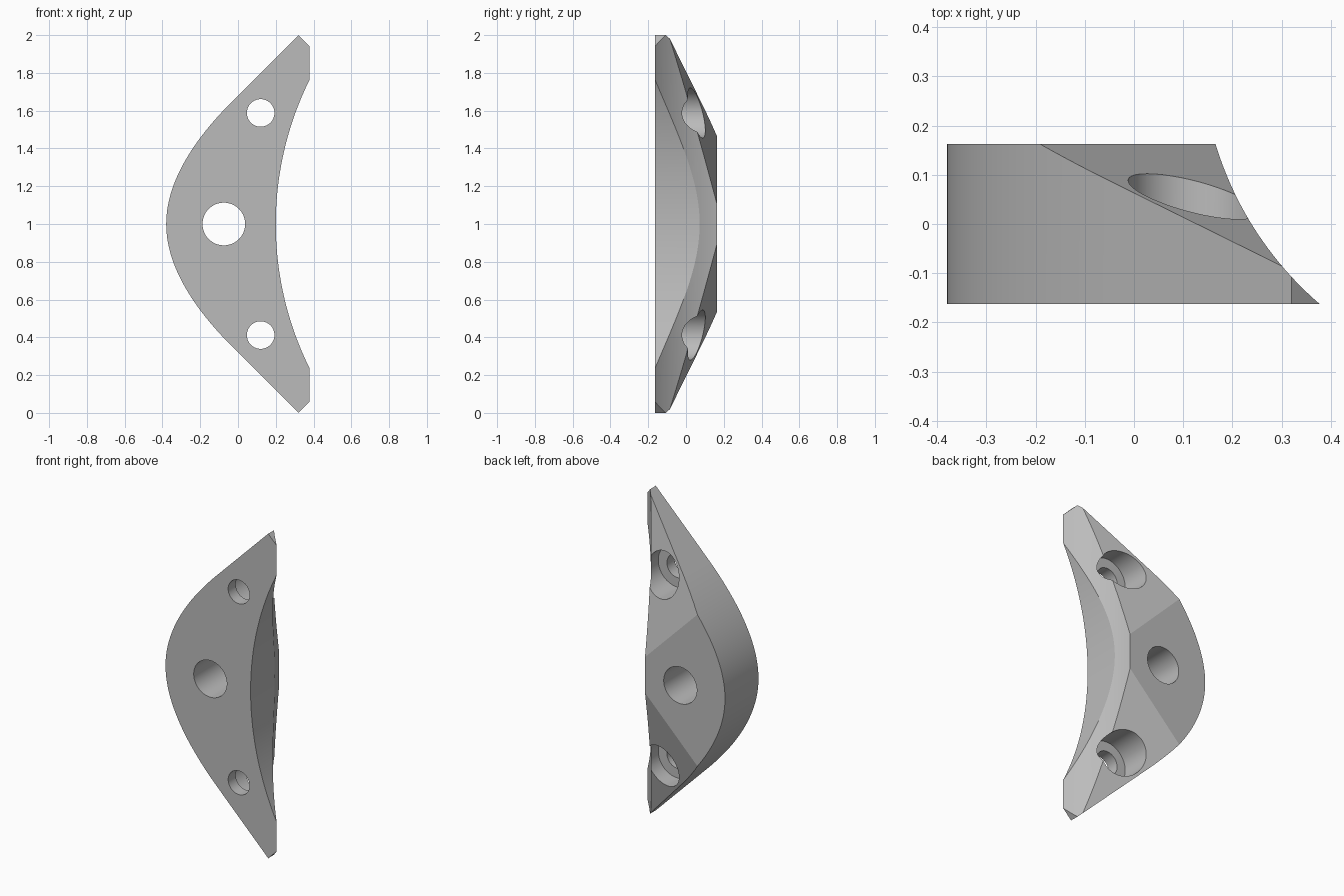
import bpy, bmesh
from math import sqrt, pi
from mathutils import Vector, Matrix

if "Cube" in bpy.data.objects:
    bpy.data.objects.remove(bpy.data.objects["Cube"], do_unlink=True)

DEPTH = 0.163          # half thickness along y
MID = 1.0              # height of the mirror plane
ARC_X, ARC_R = 1.92, 1.72

grey = bpy.data.materials.new("plain grey")
grey.use_nodes = True
colour = (0.5, 0.5, 0.5, 1)
grey.diffuse_color = colour
grey.node_tree.nodes["Principled BSDF"].inputs["Base Color"].default_value = colour


def upper_profile():
    """Outline above the mirror plane: outer curve, tip chamfer, inner arc."""
    pts = []
    for i in range(33):
        t = i / 32
        pts.append((-0.38 + 0.35 * t * t, 0.6 * t + 0.05 * t * t))
    pts += [(0.32, 1.0), (0.4, 0.92)]
    top = sqrt(ARC_R ** 2 - (ARC_X - 0.4) ** 2)
    for i in range(33):
        z = top * (1 - i / 32)
        pts.append((ARC_X - sqrt(ARC_R ** 2 - z * z), z))
    return pts


def make_body():
    half = upper_profile()
    outline = half + [(x, -z) for x, z in reversed(half[1:-1])]
    bm = bmesh.new()
    face = bm.faces.new([bm.verts.new((x, -DEPTH, z + MID)) for x, z in outline])
    out = bmesh.ops.extrude_face_region(bm, geom=[face])
    moved = [g for g in out["geom"] if isinstance(g, bmesh.types.BMVert)]
    bmesh.ops.translate(bm, vec=(0, 2 * DEPTH, 0), verts=moved)
    # Sloping back of each arm, falling towards the tip
    for side in (1, -1):
        cut = bmesh.ops.bisect_plane(
            bm, geom=bm.verts[:] + bm.edges[:] + bm.faces[:],
            plane_co=Vector((0.275, DEPTH, MID)),
            plane_no=Vector((0.247, 1, 0.247 * side)), clear_outer=True)
        rim = [g for g in cut["geom_cut"] if isinstance(g, bmesh.types.BMEdge)]
        bmesh.ops.holes_fill(bm, edges=[e for e in rim if e.is_boundary], sides=0)
    bmesh.ops.remove_doubles(bm, verts=bm.verts[:], dist=1e-5)
    bmesh.ops.recalc_face_normals(bm, faces=bm.faces[:])
    mesh = bpy.data.meshes.new("curved_bracket")
    bm.to_mesh(mesh)
    bm.free()
    obj = bpy.data.objects.new("curved_bracket", mesh)
    bpy.context.collection.objects.link(obj)
    mesh.materials.append(grey)
    return obj


def carve(body, radius, length, place, along_y=True, segments=64):
    """Subtract a cylinder from the body."""
    bm = bmesh.new()
    turn = Matrix.Rotation(pi / 2, 4, "X") if along_y else Matrix.Identity(4)
    bmesh.ops.create_cone(bm, cap_ends=True, segments=segments, radius1=radius,
                          radius2=radius, depth=length,
                          matrix=Matrix.Translation(place) @ turn)
    mesh = bpy.data.meshes.new("cutter")
    bm.to_mesh(mesh)
    bm.free()
    mesh.materials.append(grey)
    cutter = bpy.data.objects.new("cutter", mesh)
    cutter.hide_render = True
    bpy.context.collection.objects.link(cutter)
    mod = body.modifiers.new("carve", "BOOLEAN")
    mod.operation, mod.solver, mod.object = "DIFFERENCE", "EXACT", cutter
    bpy.ops.object.modifier_apply(modifier=mod.name)
    bpy.data.objects.remove(cutter, do_unlink=True)


body = make_body()
bpy.ops.object.select_all(action="DESELECT")
body.select_set(True)
bpy.context.view_layer.objects.active = body

# Concave saddle along the inner side
carve(body, 0.693, 3, (0.829, 0.363, MID), along_y=False, segments=256)
# Central hole
carve(body, 0.113, 1, (-0.075, 0, MID))
# Counterbored screw hole in each arm
for side in (1, -1):
    z = MID + side * 0.588
    carve(body, 0.073, 1, (0.12, 0, z))
    carve(body, 0.132, 0.6, (0.12, 0.21, z))

bpy.ops.object.shade_smooth_by_angle(angle=pi / 12)
